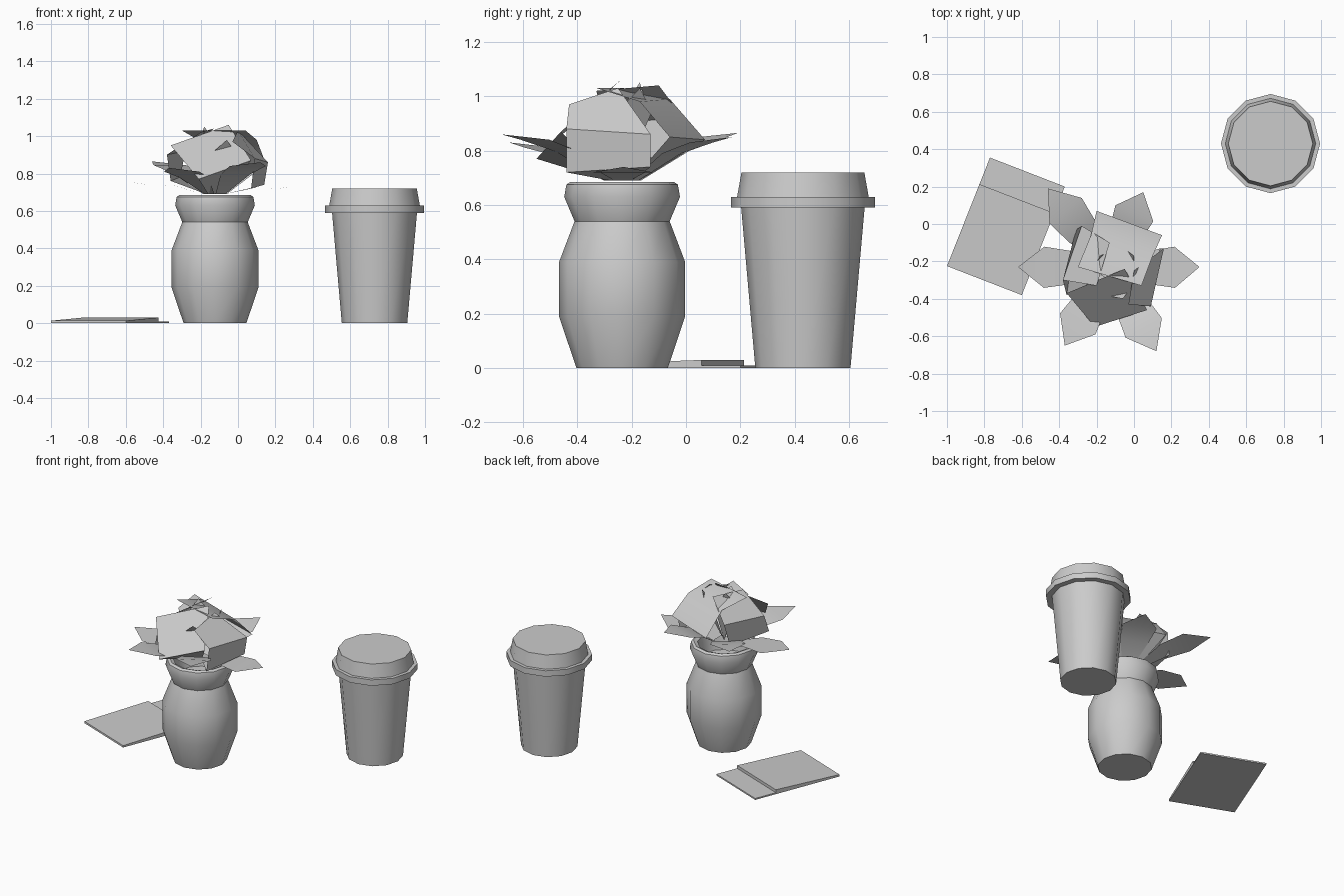
import bpy, bmesh, math
from mathutils import Vector

if "Cube" in bpy.data.objects:
    bpy.data.objects.remove(bpy.data.objects["Cube"])

grey = bpy.data.materials.new("plain grey")
grey.diffuse_color = (0.6, 0.6, 0.6, 1)
grey.use_nodes = True
grey.node_tree.nodes["Principled BSDF"].inputs["Base Color"].default_value = grey.diffuse_color


def make(name, verts, faces, smooth=None):
    mesh = bpy.data.meshes.new(name)
    mesh.from_pydata(verts, [], faces)
    mesh.materials.append(grey)
    ob = bpy.data.objects.new(name, mesh)
    bpy.context.collection.objects.link(ob)
    if smooth:
        bpy.ops.object.select_all(action='DESELECT')
        ob.select_set(True)
        bpy.context.view_layer.objects.active = ob
        bpy.ops.object.shade_smooth_by_angle(angle=math.radians(smooth))
    return ob


def lathe(name, cx, cy, profile, sides=12):
    """Turn a (radius, z) profile and cap both ends."""
    verts, faces = [], []
    for r, z in profile:
        for i in range(sides):
            a = math.tau * i / sides
            verts.append((cx + r * math.cos(a), cy + r * math.sin(a), z))
    for k in range(len(profile) - 1):
        for i in range(sides):
            j = (i + 1) % sides
            a, b = k * sides, (k + 1) * sides
            faces.append((a + i, a + j, b + j, b + i))
    faces.append(tuple(reversed(range(sides))))
    faces.append(tuple(range((len(profile) - 1) * sides, len(profile) * sides)))
    return make(name, verts, faces, 42)


def strip(name, rows):
    """Sheet through rows of left / right points."""
    verts = [p for row in rows for p in row]
    faces = [(2 * i, 2 * i + 1, 2 * i + 3, 2 * i + 2) for i in range(len(rows) - 1)]
    return make(name, verts, faces, 42)


# Takeaway cup with lid
CUP = (0.73, 0.43)
lathe("cup_body", *CUP, [(0.175, 0), (0.227, 0.59)])
lathe("cup_lid", *CUP, [(0.265, 0.59), (0.265, 0.63), (0.242, 0.63), (0.226, 0.72)])

# Vase with a shallow mouth
VASE = Vector((-0.123, -0.235, 0))
lathe("vase", VASE.x, VASE.y, [
    (0.168, 0), (0.232, 0.19), (0.232, 0.39), (0.175, 0.54), (0.213, 0.63),
    (0.205, 0.675), (0.19, 0.685), (0.165, 0.675), (0.145, 0.56)])

# Folded card: thin base sheet and a raised cover hinged at the front edge
front_l, front_r = Vector((-1.0, -0.225, 0)), Vector((-0.6, -0.38, 0))
back_l, back_r = Vector((-0.77, 0.355, 0)), Vector((-0.37, 0.2, 0))


def slab(name, corners, low, high):
    verts = [(c.x, c.y, z) for c, z in zip(corners, low)]
    verts += [(c.x, c.y, z) for c, z in zip(corners, high)]
    faces = [(3, 2, 1, 0), (4, 5, 6, 7)]
    faces += [(i, (i + 1) % 4, 4 + (i + 1) % 4, 4 + i) for i in range(4)]
    make(name, verts, faces)


slab("card_base", [front_l, front_r, back_r, back_l], [0] * 4, [0.01] * 4)
slab("card_cover", [front_l, front_r, front_r.lerp(back_r, 0.755), front_l.lerp(back_l, 0.755)],
     [0.01] * 4, [0.013, 0.013, 0.03, 0.03])

# Four large cupped petals folding over the middle
strip("back_petal", [
    [(-0.06, -0.20, 0.69), (-0.16, -0.17, 0.69)],
    [(0.15, -0.06, 0.85), (-0.20, 0.07, 0.84)],
    [(0.10, -0.17, 0.98), (-0.23, -0.06, 0.99)],
    [(0.04, -0.33, 1.03), (-0.30, -0.23, 1.03)]])
strip("front_petal", [
    [(-0.16, -0.29, 0.69), (-0.08, -0.28, 0.69)],
    [(-0.21, -0.55, 0.77), (0.07, -0.46, 0.87)],
    [(-0.36, -0.37, 0.95), (-0.05, -0.24, 1.06)]])
strip("right_petal", [
    [(-0.07, -0.28, 0.69), (-0.07, -0.20, 0.69)],
    [(0.07, -0.44, 0.72), (0.14, -0.13, 0.74)],
    [(0.09, -0.44, 0.88), (0.16, -0.13, 0.86)],
    [(-0.03, -0.43, 0.97), (0.00, -0.25, 1.03)]])
strip("left_petal", [
    [(-0.17, -0.20, 0.69), (-0.17, -0.28, 0.69)],
    [(-0.31, -0.03, 0.78), (-0.36, -0.38, 0.76)],
    [(-0.28, -0.01, 0.92), (-0.38, -0.30, 0.90)],
    [(-0.13, -0.10, 1.04), (-0.20, -0.33, 1.02)]])

# Small inner petals whose tips show between the large ones
for i, (x, y, z) in enumerate([(-0.18, -0.17, 1.05), (0.0, -0.17, 1.03), (-0.06, -0.40, 0.98)]):
    tip = Vector((x, y, z))
    base = VASE + Vector((0, 0, 0.69))
    side = Vector((-(y - VASE.y), x - VASE.x, 0)).normalized() * 0.07
    mid = base.lerp(tip, 0.75)
    make(f"inner_petal_{i + 1}", [base, mid - side, tip, mid + side], [(0, 1, 2, 3)])

# Six pointed outer leaves, given by tip position
for i, t in enumerate([(-0.46, 0.19, 0.865), (-0.62, -0.23, 0.76), (-0.37, -0.65, 0.83),
                       (0.12, -0.68, 0.86), (0.35, -0.23, 0.74), (0.05, 0.17, 0.85)]):
    tip = Vector(t)
    out = Vector((tip.x - VASE.x, tip.y - VASE.y, 0))
    side = Vector((-out.y, out.x, 0)).normalized()
    root = VASE + out * 0.12 + Vector((0, 0, 0.69))
    mid = VASE + out * 0.45 + Vector((0, 0, 0.4 * 0.70 + 0.6 * tip.z))
    far = VASE + out * 0.72 + Vector((0, 0, tip.z - 0.02))
    verts = [root - side * 0.03, root + side * 0.03, mid - side * 0.09, mid + side * 0.09,
             far - side * 0.11, far + side * 0.11, tip]
    make(f"leaf_{i + 1}", verts, [(0, 2, 3, 1), (2, 4, 5, 3), (4, 6, 5)], 42)
